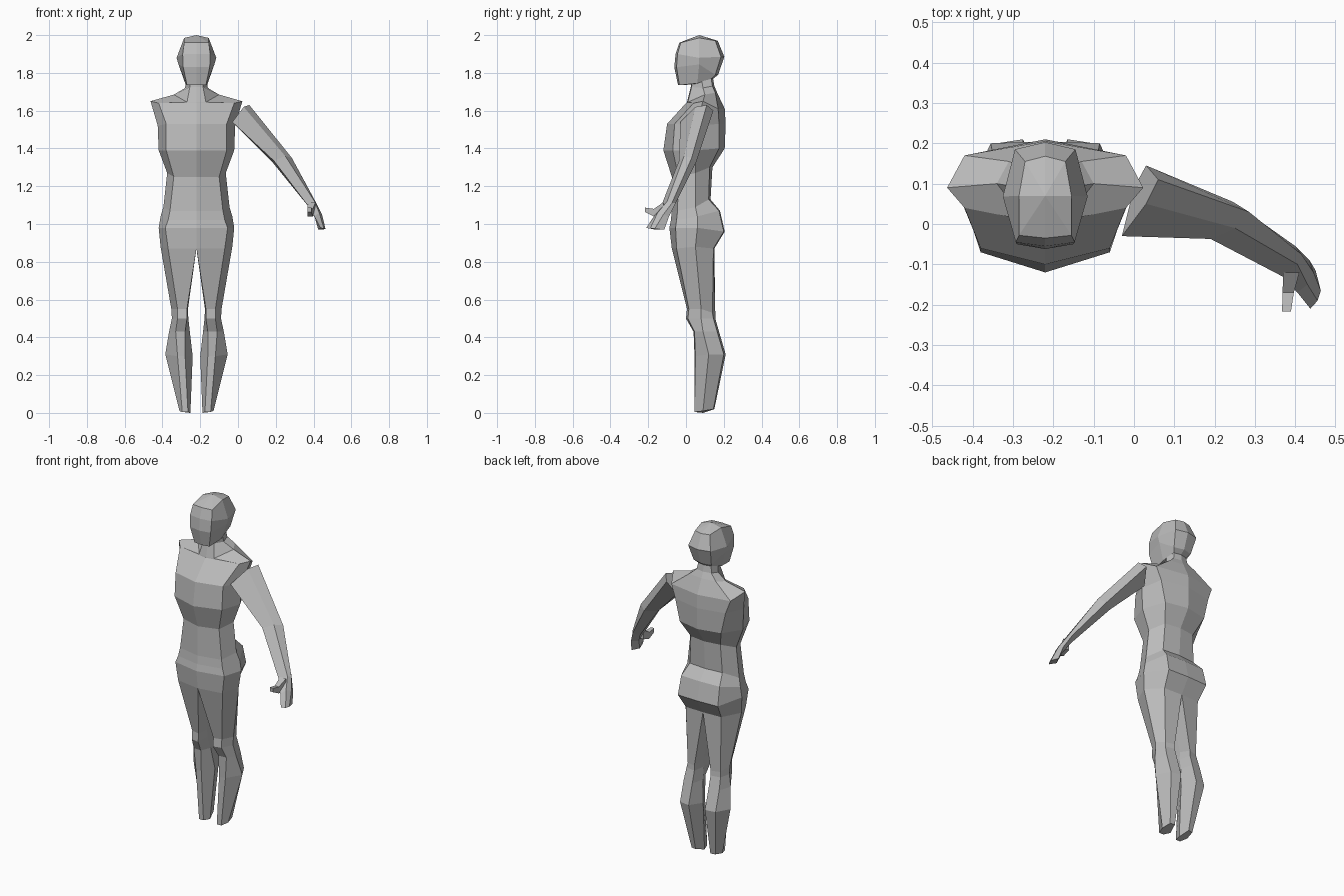
import bpy, bmesh
from mathutils import Vector

CX = -0.22  # body centre line

skin = bpy.data.materials.new("plain_grey")
skin.diffuse_color = (0.5, 0.5, 0.5, 1)


def loft(bm, rings, closed=True, caps=(True, True)):
    """Skin a list of vertex rings with quads."""
    n = len(rings[0])
    for a, b in zip(rings, rings[1:]):
        for i in range(n if closed else n - 1):
            j = (i + 1) % n
            bm.faces.new((a[i], a[j], b[j], b[i]))
    if caps[0]:
        bm.faces.new(rings[0])
    if caps[1]:
        bm.faces.new(rings[-1])


def finish(name, bm, mirrored=False):
    bmesh.ops.recalc_face_normals(bm, faces=bm.faces)
    me = bpy.data.meshes.new(name)
    bm.to_mesh(me)
    bm.free()
    me.materials.append(skin)
    ob = bpy.data.objects.new(name, me)
    bpy.context.collection.objects.link(ob)
    if mirrored:
        ob.location.x = CX
        m = ob.modifiers.new("mirror", "MIRROR")
        m.use_clip = True
    return ob


def verts(bm, pts):
    return [bm.verts.new(p) for p in pts]


def half_ring(bm, zf, zs, zb, yf, wc, yc, ws, ys, wb, yb, ybc):
    """Half section: front centre, front corner, side, back corner, back centre."""
    return verts(bm, [(0, yf, zf), (wc, yc, zf), (ws, ys, zs), (wb, yb, zb), (0, ybc, zb)])


# Torso and neck, one half
bm = bmesh.new()
torso = [
    (1.78, 1.78, 1.79, .03, .035, .035, .055, .08, .04, .13, .14),
    (1.725, 1.72, 1.73, .025, .035, .03, .06, .09, .05, .14, .15),
    (1.645, 1.685, 1.695, .005, .05, .01, .12, .10, .09, .155, .165),
    (1.64, 1.65, 1.61, .0, .20, .04, .243, .09, .20, .17, .205),
    (1.53, 1.52, 1.53, -.10, .16, -.06, .205, .05, .17, .175, .21),
    (1.39, 1.39, 1.40, -.12, .16, -.07, .20, .05, .14, .175, .205),
    (1.25, 1.27, 1.30, -.075, .12, -.04, .155, .05, .10, .125, .14),
    (1.07, 1.09, 1.13, -.075, .14, -.045, .175, .05, .11, .12, .13),
    (1.02, 1.04, 1.07, -.08, .15, -.05, .19, .06, .13, .175, .18),
    (.98, .98, .96, -.088, .165, -.055, .20, .06, .135, .20, .205),
    (.87, .88, .87, -.075, .15, -.05, .19, .05, .12, .145, .15),
]
rings = [half_ring(bm, *r) for r in torso]
loft(bm, rings, closed=False, caps=(False, False))

# Leg continues from the hip section, closed through the crotch
legs = [
    [(.05, .005, .55), (.10, .015, .55), (.133, .08, .55), (.11, .14, .53), (.055, .155, .53), (.045, .08, .55)],
    [(.05, .0, .50), (.10, .01, .50), (.13, .08, .50), (.115, .145, .50), (.055, .155, .50), (.043, .08, .50)],
    [(.06, .04, .43), (.11, .045, .43), (.145, .09, .43), (.12, .165, .43), (.055, .175, .43), (.035, .10, .43)],
    [(.06, .045, .30), (.10, .05, .30), (.165, .12, .31), (.12, .20, .31), (.055, .21, .31), (.02, .12, .30)],
    [(.045, .045, .005), (.075, .045, .005), (.09, .09, .01), (.08, .145, .02), (.05, .15, .02), (.032, .09, .0)],
]
hip = rings[-1] + [bm.verts.new((0, .05, .87))]
loft(bm, [hip] + [verts(bm, r) for r in legs], caps=(False, True))
finish("body_and_legs", bm, mirrored=True)

# Head, one half, with fans closing crown and chin
bm = bmesh.new()
head = [
    (1.735, 1.745, 1.77, -.042, .05, -.035, .06, .06, .045, .135, .145),
    (1.83, 1.845, 1.79, -.062, .07, -.05, .095, .07, .06, .155, .17),
    (1.90, 1.88, 1.885, -.055, .073, -.045, .105, .068, .075, .185, .203),
    (1.96, 1.985, 1.97, -.035, .065, -.028, .065, .07, .05, .155, .168),
]
rings = [half_ring(bm, *r) for r in head]
loft(bm, rings, closed=False, caps=(False, False))
for ring, tip in ((rings[0], (0, .06, 1.74)), (rings[-1], (0, .07, 2.0))):
    c = bm.verts.new(tip)
    for a, b in zip(ring, ring[1:]):
        bm.faces.new((a, b, c))
finish("head", bm, mirrored=True)

# Single arm with flat hand
bm = bmesh.new()
arm = [
    [(.03, .145, 1.60), (.06, .11, 1.63), (.03, .05, 1.62), (-.03, -.03, 1.54), (.0, .09, 1.51)],
    [(.245, .055, 1.33), (.285, .03, 1.35), (.25, -.01, 1.36), (.19, -.037, 1.335), (.18, .01, 1.33)],
    [(.40, -.055, 1.11), (.415, -.075, 1.11), (.405, -.10, 1.12), (.368, -.13, 1.10), (.375, -.09, 1.09)],
    [(.435, -.09, 1.04), (.445, -.12, 1.05), (.43, -.15, 1.06), (.405, -.17, 1.04), (.41, -.13, 1.03)],
    [(.45, -.115, .97), (.463, -.165, .975), (.455, -.19, .975), (.437, -.21, .98), (.425, -.16, .97)],
]
loft(bm, [verts(bm, r) for r in arm])
finish("arm", bm)

# Thumb
bm = bmesh.new()
thumb = []
for c, w, h in (((.39, -.12, 1.085), .02, .03), ((.382, -.17, 1.06), .014, .02), ((.378, -.217, 1.075), .011, .012)):
    thumb.append(verts(bm, [Vector(c) + Vector((sx * w, 0, sz * h))
                            for sx, sz in ((-1, -1), (1, -1), (1, 1), (-1, 1))]))
loft(bm, thumb)
finish("thumb", bm)
